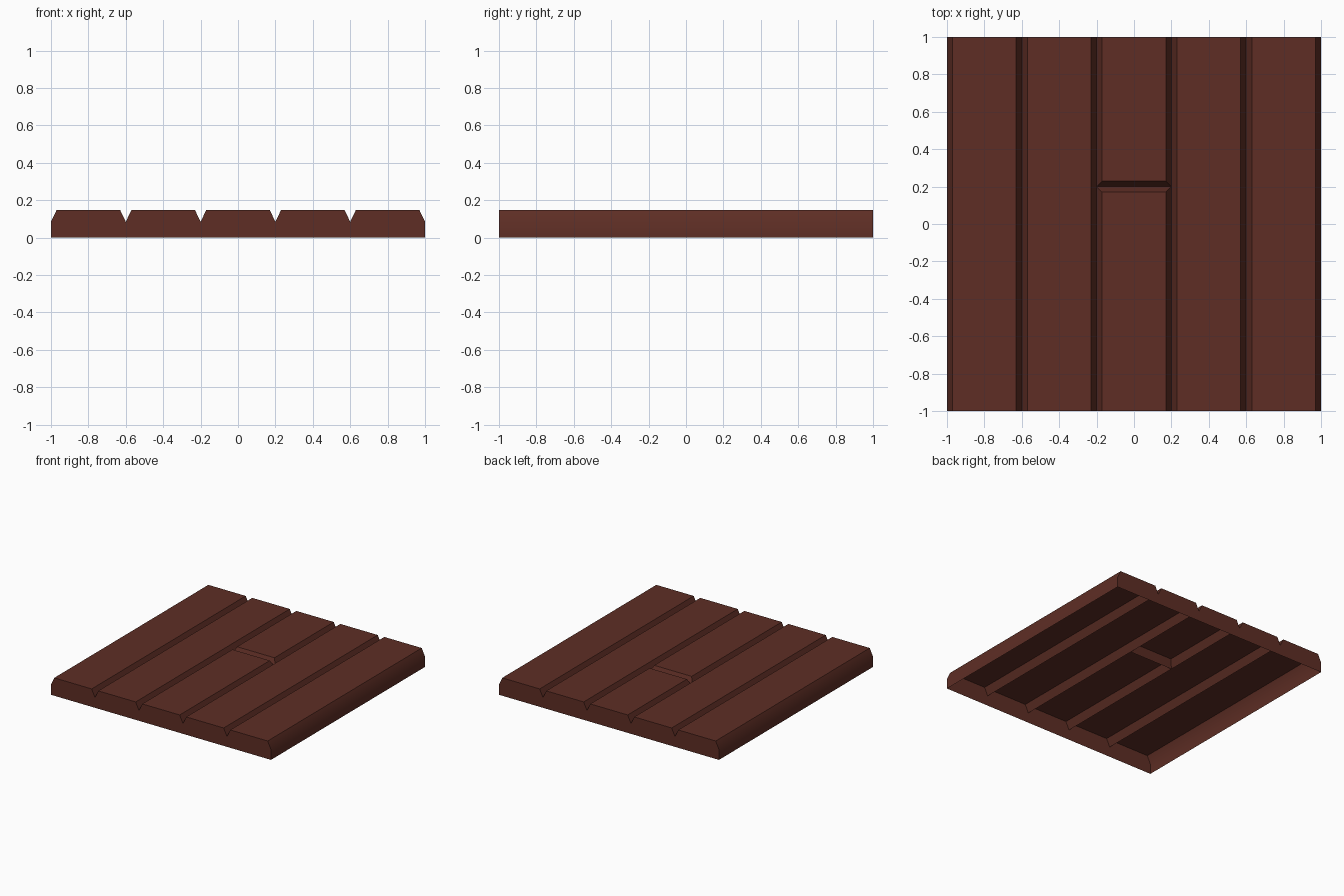
import bpy
import bmesh
import math

cube = bpy.data.objects.get("Cube")
if cube:
    bpy.data.objects.remove(cube, do_unlink=True)

TOP = 0.147      # height of the walking surface
VALLEY = 0.084   # depth at which neighbouring planks meet
BEVEL = 0.03     # horizontal width of each sloped edge
WIDTH = 0.4      # plank pitch

wood = bpy.data.materials.new("dark red-brown wood")
colour = (0.112, 0.027, 0.018, 1)
wood.use_nodes = True
wood.diffuse_color = colour
wood.node_tree.nodes["Principled BSDF"].inputs["Base Color"].default_value = colour


def plank(name, x0, x1, y0, y1):
    """Open-bottomed plank: sloped on every edge except the deck's front and back ends."""
    bm = bmesh.new()

    def ring(z, inset):
        front = y0 + (inset if y0 > -1 else 0)
        back = y1 - (inset if y1 < 1 else 0)
        left, right = x0 + inset, x1 - inset
        corners = ((left, front), (right, front), (right, back), (left, back))
        return [bm.verts.new((x, y, z)) for x, y in corners]

    upper, valley, base = ring(TOP, BEVEL), ring(VALLEY, 0), ring(0, 0)
    bm.faces.new(upper)
    # sides in order: front, right, back, left; only the deck's outside gets a skirt
    outer = (y0 == -1, x1 > 0.99, y1 == 1, x0 < -0.99)
    for i in range(4):
        j = (i + 1) % 4
        bm.faces.new((valley[i], valley[j], upper[j], upper[i]))
        if outer[i]:
            bm.faces.new((base[i], base[j], valley[j], valley[i]))
    # merge the flat end pieces into single faces, and drop unused corners
    bmesh.ops.dissolve_limit(bm, angle_limit=math.radians(1),
                             verts=bm.verts[:], edges=bm.edges[:])
    bmesh.ops.delete(bm, geom=[v for v in bm.verts if not v.link_faces], context="VERTS")
    mesh = bpy.data.meshes.new(name)
    bm.to_mesh(mesh)
    bm.free()
    mesh.materials.append(wood)
    obj = bpy.data.objects.new(name, mesh)
    bpy.context.collection.objects.link(obj)
    return obj


# four full-length planks, with the middle one split by a cross groove
planks = []
for i in range(5):
    x0 = -1 + i * WIDTH
    spans = [(-1, 0.2), (0.2, 1)] if i == 2 else [(-1, 1)]
    for k, (y0, y1) in enumerate(spans):
        name = ("middle_plank_front", "middle_plank_back")[k] if i == 2 else f"plank_{i + 1}"
        planks.append(plank(name, x0, x0 + WIDTH, y0, y1))

# the shallow bend between slope and outer wall is smooth, other edges stay sharp
bpy.ops.object.select_all(action="DESELECT")
for obj in planks:
    obj.select_set(True)
bpy.context.view_layer.objects.active = planks[0]
bpy.ops.object.shade_smooth_by_angle(angle=math.radians(30))
